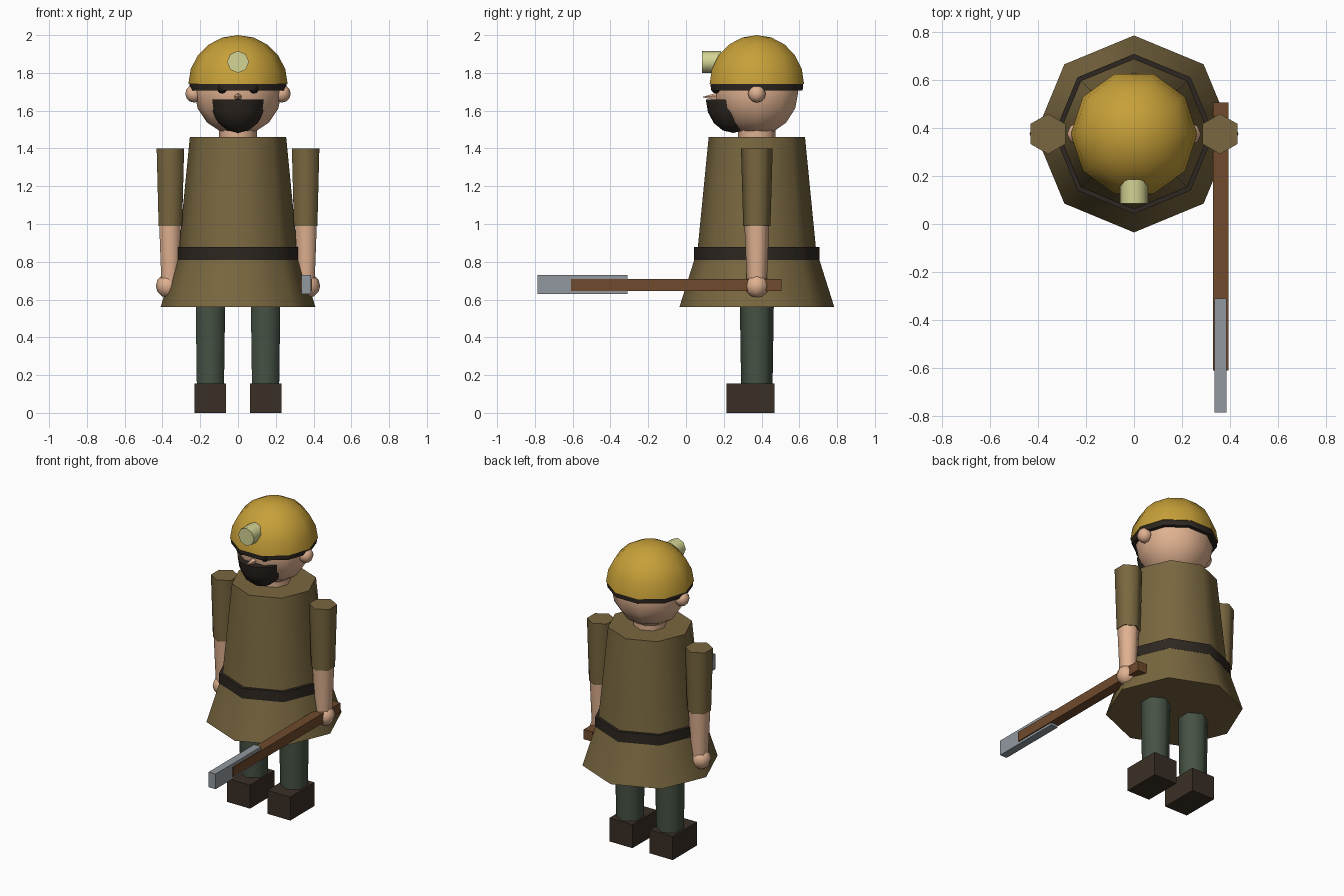
import bpy, bmesh, math
from mathutils import Matrix, Vector

cube = bpy.data.objects.get("Cube")
if cube:
    bpy.data.objects.remove(cube, do_unlink=True)

CY = 0.375            # depth of the figure's own axis
UP = Matrix()
FORWARD = Matrix.Rotation(math.pi / 2, 4, 'X')   # turns the lathe axis to -y


def material(name, r, g, b):
    m = bpy.data.materials.new(name)
    m.use_nodes = True
    m.diffuse_color = (r, g, b, 1)
    m.node_tree.nodes["Principled BSDF"].inputs["Base Color"].default_value = (r, g, b, 1)
    return m


olive = material("olive cloth", 0.19, 0.135, 0.05)
skin = material("skin", 0.74, 0.44, 0.28)
yellow = material("helmet yellow", 0.57, 0.35, 0.04)
dark = material("dark leather", 0.027, 0.020, 0.015)
boot_brown = material("boot brown", 0.042, 0.028, 0.019)
green = material("trouser green", 0.061, 0.084, 0.058)
wood = material("wood", 0.162, 0.070, 0.026)
steel = material("steel", 0.283, 0.314, 0.345)
glass = material("lamp glass", 0.66, 0.66, 0.30)
black = material("eye black", 0.012, 0.010, 0.009)


def finish(bm, name, mat):
    bmesh.ops.recalc_face_normals(bm, faces=bm.faces)
    me = bpy.data.meshes.new(name)
    bm.to_mesh(me)
    bm.free()
    me.materials.append(mat)
    ob = bpy.data.objects.new(name, me)
    bpy.context.collection.objects.link(ob)
    bpy.ops.object.select_all(action='DESELECT')
    ob.select_set(True)
    bpy.context.view_layer.objects.active = ob
    bpy.ops.object.shade_smooth_by_angle(angle=math.radians(62))
    return ob


def lathe(name, mat, profile, sides, at, turn=UP, phase=90, scale=(1, 1, 1)):
    """Spin (radius, height) points round an axis and cap the open ends."""
    bm = bmesh.new()
    rings = []
    for r, h in profile:
        n = sides if r > 1e-5 else 1
        ring = []
        for i in range(n):
            a = math.radians(phase) + math.tau * i / sides
            p = Vector((r * math.cos(a) * scale[0], r * math.sin(a) * scale[1], h * scale[2]))
            ring.append(bm.verts.new(turn @ p + Vector(at)))
        rings.append(ring)
    for a, b in zip(rings, rings[1:]):
        for i in range(sides):
            j = (i + 1) % sides
            quad = [a[i % len(a)], a[j % len(a)], b[j % len(b)], b[i % len(b)]]
            bm.faces.new(list(dict.fromkeys(quad)))
    for ring in (rings[0], rings[-1]):
        if len(ring) > 1:
            bm.faces.new(ring)
    return finish(bm, name, mat)


def arc(start, end, steps):
    """Profile of a unit ball between two latitudes in degrees."""
    angles = [math.radians(start + (end - start) * i / steps) for i in range(steps + 1)]
    return [(math.cos(a), math.sin(a)) for a in angles]


def ball(name, mat, r, at, sides=10, rings=8):
    return lathe(name, mat, arc(-90, 90, rings), sides, at, phase=0, scale=(r, r, r))


def box(name, mat, lo, hi):
    bm = bmesh.new()
    bmesh.ops.create_cube(bm, size=1)
    for v in bm.verts:
        v.co = [(l + h) / 2 + c * (h - l) for l, h, c in zip(lo, hi, v.co)]
    return finish(bm, name, mat)


# Coat and belt
lathe("coat_skirt", olive, [(0.41, 0.56), (0.325, 0.83)], 8, (0, CY, 0))
lathe("coat_body", olive, [(0.318, 0.82), (0.255, 1.46)], 8, (0, CY, 0))
lathe("belt", dark, [(0.333, 0.81), (0.333, 0.877)], 8, (0, CY, 0))

# Limbs
for side, s in (("left", 1), ("right", -1)):
    lathe(side + "_leg", green, [(0.083, 0.13), (0.09, 0.58)], 6, (s * 0.146, CY, 0))
    x = s * 0.147
    box(side + "_boot", boot_brown, (x - 0.084, 0.215, 0), (x + 0.084, 0.468, 0.155))
    lathe(side + "_sleeve", olive, [(0.072, 0.99), (0.084, 1.40)], 6, (s * 0.358, CY, 0))
    lathe(side + "_forearm", skin, [(0.052, 0.67), (0.066, 1.0)], 6, (s * 0.36, CY, 0))
    ball(side + "_hand", skin, 0.063, (s * 0.372, CY, 0.672), 8, 6)

# Head
lathe("neck", skin, [(0.1, 1.44), (0.1, 1.56)], 8, (0, CY, 0))
ball("head", skin, 0.231, (0, CY, 1.70), 10, 8)
for side, s in (("left", 1), ("right", -1)):
    ball(side + "_ear", skin, 0.047, (s * 0.232, CY, 1.69), 8, 6)
    ball(side + "_eye", black, 0.027, (s * 0.083, 0.16, 1.718), 8, 6)
lathe("nose", skin, [(0.03, 0), (0, 0.105)], 5, (0, 0.19, 1.672), FORWARD)
lathe("beard", dark, arc(-90, 0, 4), 12, (0, 0.25, 1.66), phase=0,
      scale=(0.147, 0.145, 0.178))

# Helmet with its band and lamp
lathe("helmet", yellow, arc(0, 90, 5), 10, (0, CY, 1.74), phase=0,
      scale=(0.263, 0.263, 0.26))
lathe("helmet_band", dark, [(0.255, 1.707), (0.258, 1.742)], 10, (0, CY, 0), phase=0)
lathe("lamp", glass, [(0.058, -0.1), (0.058, 0)], 8, (0, 0.085, 1.858), FORWARD)

# Hand tool
box("tool_handle", wood, (0.328, -0.61, 0.645), (0.393, 0.505, 0.709))
box("tool_blade", steel, (0.335, -0.785, 0.63), (0.386, -0.31, 0.73))
